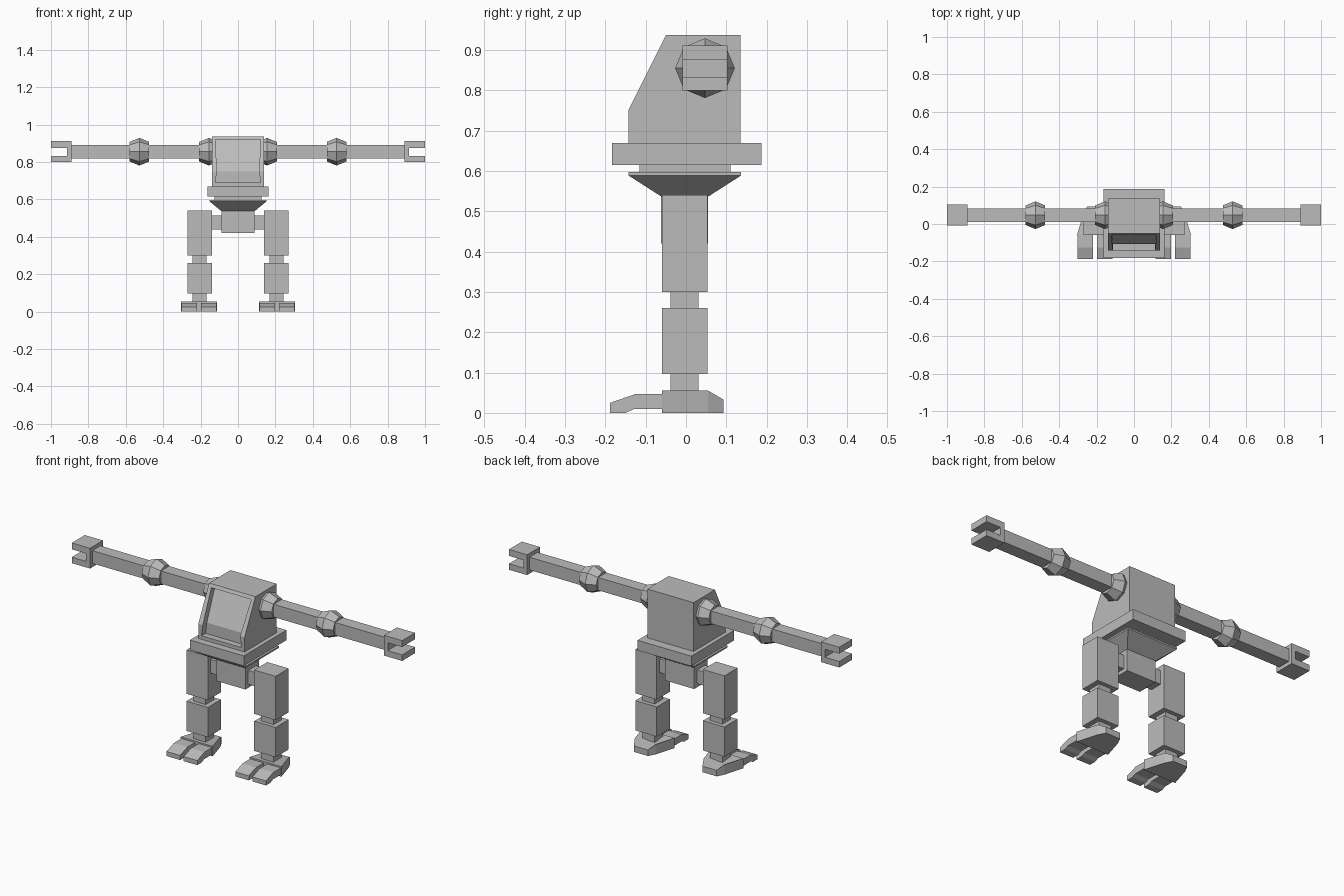
import bpy, bmesh
from mathutils import Vector

cube = bpy.data.objects.get("Cube")
if cube:
    bpy.data.objects.remove(cube, do_unlink=True)

grey = bpy.data.materials.new("light grey")
grey.use_nodes = True
colour = (0.5, 0.5, 0.5, 1)
grey.diffuse_color = colour
grey.node_tree.nodes["Principled BSDF"].inputs["Base Color"].default_value = colour


def finish(name, bm):
    bmesh.ops.recalc_face_normals(bm, faces=bm.faces)
    mesh = bpy.data.meshes.new(name)
    bm.to_mesh(mesh)
    bm.free()
    mesh.materials.append(grey)
    ob = bpy.data.objects.new(name, mesh)
    bpy.context.collection.objects.link(ob)
    return ob


def box(name, x, y, z, base_scale=(1, 1)):
    """Box from three ranges; base_scale narrows its lower face."""
    bm = bmesh.new()
    bmesh.ops.create_cube(bm, size=1)
    for v in bm.verts:
        sx, sy = base_scale if v.co.z < 0 else (1, 1)
        v.co = Vector(((x[0] + x[1]) / 2 + v.co.x * sx * (x[1] - x[0]),
                       (y[0] + y[1]) / 2 + v.co.y * sy * (y[1] - y[0]),
                       (z[0] + z[1]) / 2 + v.co.z * (z[1] - z[0])))
    return finish(name, bm)


def prism(points, axis, lo, hi):
    """Polygon extruded along axis; points are the other two coordinates."""
    bm = bmesh.new()
    verts = []
    for p in points:
        co = list(p)
        co.insert(axis, lo)
        verts.append(bm.verts.new(co))
    face = bm.faces.new(verts)
    ext = bmesh.ops.extrude_face_region(bm, geom=[face], use_keep_orig=True)
    step = [0, 0, 0]
    step[axis] = hi - lo
    bmesh.ops.translate(bm, vec=step,
                        verts=[g for g in ext["geom"] if isinstance(g, bmesh.types.BMVert)])
    bmesh.ops.recalc_face_normals(bm, faces=bm.faces)
    return bm


def joint_ball(name, x, y, z):
    """Faceted ball with flat ends facing along x."""
    bm = bmesh.new()
    bmesh.ops.create_uvsphere(bm, u_segments=8, v_segments=4, radius=0.074)
    poles = [v for v in bm.verts if abs(v.co.z) > 0.07]
    bmesh.ops.dissolve_verts(bm, verts=poles)
    for v in bm.verts:
        v.co = Vector((x + v.co.z, y + v.co.x, z + v.co.y))
    return finish(name, bm)


# Cabin with a recessed window running over the sloping front
cabin = prism([(-0.143, 0.67), (0.135, 0.67), (0.135, 0.937), (-0.05, 0.937), (-0.143, 0.75)],
              0, -0.14, 0.14)
front = [f for f in cabin.faces if f.normal.y < -0.5]
bmesh.ops.inset_region(cabin, faces=front, thickness=0.027)
bmesh.ops.inset_region(cabin, faces=front, thickness=0)
bmesh.ops.translate(cabin, vec=(0, 0.035, 0), verts=list({v for f in front for v in f.verts}))
finish("cabin", cabin)

# Waist and hips
box("waist_plate", (-0.163, 0.163), (-0.183, 0.187), (0.615, 0.67))
box("waist_neck", (-0.125, 0.125), (-0.115, 0.11), (0.597, 0.615))
box("waist_rim", (-0.152, 0.152), (-0.143, 0.137), (0.589, 0.598))
box("waist_funnel", (-0.152, 0.152), (-0.143, 0.137), (0.537, 0.589), (0.58, 0.42))
box("hip_block", (-0.088, 0.088), (-0.062, 0.055), (0.42, 0.537))
box("hip_axle", (-0.145, 0.145), (-0.038, 0.03), (0.44, 0.515))

ARM_Y, ARM_Z = 0.047, 0.855
for side, s in (("left", 1), ("right", -1)):
    def span(a, b):
        return tuple(sorted((s * a, s * b)))

    # Arm
    joint_ball(side + "_shoulder", s * 0.155, ARM_Y, ARM_Z)
    joint_ball(side + "_elbow", s * 0.527, ARM_Y, ARM_Z)
    box(side + "_arm", span(0.14, 0.9), (ARM_Y - 0.035, ARM_Y + 0.035),
        (ARM_Z - 0.035, ARM_Z + 0.035))

    # Two-pronged hand
    outline = [(0.89, 0.8), (1, 0.8), (1, 0.833), (0.913, 0.833),
               (0.913, 0.876), (1, 0.876), (1, 0.911), (0.89, 0.911)]
    finish(side + "_hand", prism([(s * a, b) for a, b in outline],
                                 1, ARM_Y - 0.056, ARM_Y + 0.056))

    # Leg
    for part, x, y, z in (("thigh", (0.14, 0.27), (-0.06, 0.053), (0.3, 0.54)),
                          ("knee", (0.168, 0.242), (-0.039, 0.031), (0.26, 0.3)),
                          ("shin", (0.14, 0.27), (-0.06, 0.053), (0.097, 0.26)),
                          ("ankle", (0.168, 0.242), (-0.039, 0.031), (0.05, 0.097))):
        box(side + "_" + part, span(*x), y, z)

    # Foot narrowing to a lowered heel
    cx = s * 0.208
    half = [(0.097, -0.06), (0.063, 0.055), (0.043, 0.093)]
    plan = [(cx + w, y) for w, y in half] + [(cx - w, y) for w, y in reversed(half)]
    foot = prism(plan, 2, 0, 0.055)
    for v in foot.verts:
        if v.co.y > 0.09 and v.co.z > 0.05:
            v.co.z = 0.033
    finish(side + "_foot", foot)

    # Two toes
    toe = [(-0.055, 0.01), (-0.128, 0.01), (-0.15, 0), (-0.188, 0),
           (-0.188, 0.025), (-0.125, 0.047), (-0.055, 0.047)]
    for label, a, b in (("inner", 0.115, 0.197), ("outer", 0.219, 0.301)):
        finish(f"{side}_{label}_toe", prism(toe, 0, *span(a, b)))
